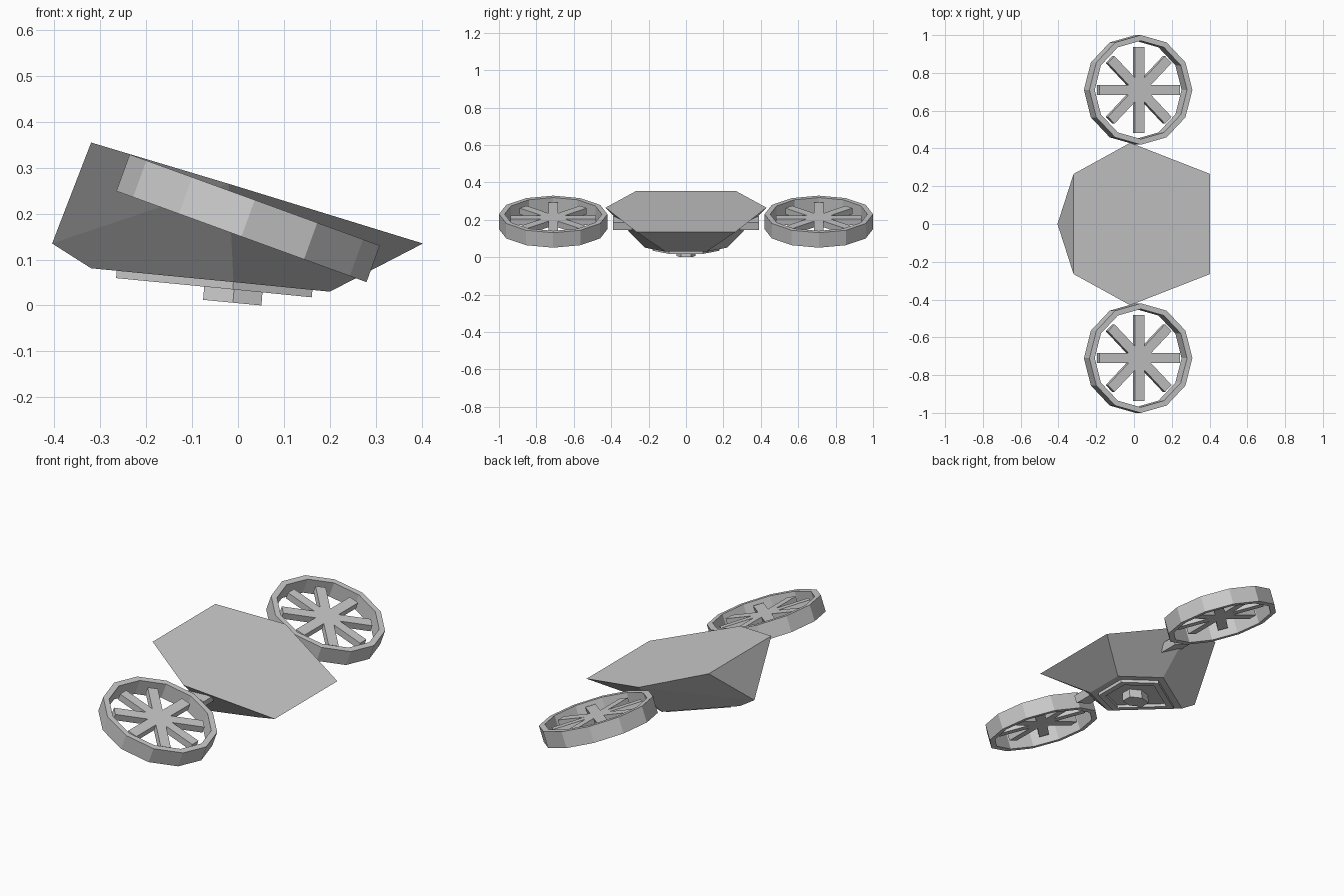
import bpy, bmesh
from math import cos, sin, pi, radians
from mathutils import Matrix, Vector

if "Cube" in bpy.data.objects:
    bpy.data.objects.remove(bpy.data.objects["Cube"])

TILT = radians(20)


def make(name, verts, faces, matrix=None):
    bm = bmesh.new()
    vs = [bm.verts.new(v) for v in verts]
    for f in faces:
        bm.faces.new([vs[i] for i in f])
    if matrix:
        bm.transform(matrix)
    bmesh.ops.recalc_face_normals(bm, faces=bm.faces)
    me = bpy.data.meshes.new(name)
    bm.to_mesh(me)
    bm.free()
    ob = bpy.data.objects.new(name, me)
    bpy.context.collection.objects.link(ob)
    return ob


def prism(name, bottom, top):
    n = len(bottom)
    sides = [(i, (i + 1) % n, n + (i + 1) % n, n + i) for i in range(n)]
    return make(name, bottom + top, sides + [range(n), range(n, 2 * n)])


# Faceted body: flat sloping hexagon above a narrow pentagonal belly
top = [(-.32, -.265, .355), (-.02, -.43, .265), (.403, -.265, .135),
       (.403, .265, .135), (-.02, .43, .265), (-.32, .265, .355)]
belly = [(-.32, 0, .081), (-.01, -.22, .051), (.2, -.11, .03),
         (.2, .11, .03), (-.01, .22, .051)]
tail = [(-.405, 0, .135)]
make("body", top + belly + tail, [
    range(6), range(6, 11), (0, 5, 11), (0, 11, 1), (5, 4, 11),
    (11, 6, 7, 1), (11, 4, 10, 6), (1, 7, 8, 2), (4, 3, 9, 10), (2, 8, 9, 3)])


# Outline of the belly, scaled about its middle and dropped below the surface
def outline(s, drop, cx=-.01):
    return [(cx - sin(.096) * drop + (x + .01) * s, y * s,
             z * s + .051 * (1 - s) - drop) for x, y, z in belly]


# Raised rim on the belly
loops = [outline(.82, -.01), outline(.82, .016), outline(.66, .016), outline(.66, -.01)]
faces = [(k * 5 + i, k * 5 + (i + 1) % 5, (k + 1) % 4 * 5 + (i + 1) % 5, (k + 1) % 4 * 5 + i)
         for k in range(4) for i in range(5)]
make("belly_rim", sum(loops, []), faces)

# Small sensor pod hanging in the middle of the rim
pod = [(-.065, -.025), (0, -.05), (.062, -.028), (.062, .028), (0, .05), (-.065, .025)]
prism("sensor_pod", [(x - .011, y, .006 - .096 * x) for x, y in pod],
      [(x - .007, y, .055 - .096 * x) for x, y in pod])


def box(name, size, matrix):
    v = [(sx * size[0] / 2, sy * size[1] / 2, sz * size[2] / 2)
         for sx in (-1, 1) for sy in (-1, 1) for sz in (-1, 1)]
    return make(name, v, [(0, 1, 3, 2), (4, 5, 7, 6), (0, 1, 5, 4),
                          (2, 3, 7, 6), (0, 2, 6, 4), (1, 3, 7, 5)], matrix)


# Ducted fans on both sides
for side, s in (("left", 1), ("right", -1)):
    base = Matrix.Translation((.022, .71 * s, .19)) @ Matrix.Rotation(TILT, 4, 'Y')
    n = 12
    prof = [(.29, -.0425), (.29, .0425), (.26, .0425), (.26, -.0425)]
    v = [(r * cos(2 * pi * i / n), r * sin(2 * pi * i / n), z)
         for i in range(n) for r, z in prof]
    f = [(i * 4 + k, i * 4 + (k + 1) % 4, (i + 1) % n * 4 + (k + 1) % 4, (i + 1) % n * 4 + k)
         for i in range(n) for k in range(4)]
    make(side + "_duct_ring", v, f, base)
    # Crossed rotor blades
    for i in range(4):
        box(f"{side}_rotor_blade_{i + 1}", (.455, .052, .035),
            base @ Matrix.Translation((0, 0, .008)) @ Matrix.Rotation(i * pi / 4, 4, 'Z'))
    # Short arm joining body to duct
    box(side + "_arm", (.1, .15, .042),
        Matrix.Translation((.015, .316 * s, .183)) @ Matrix.Rotation(TILT, 4, 'Y'))
